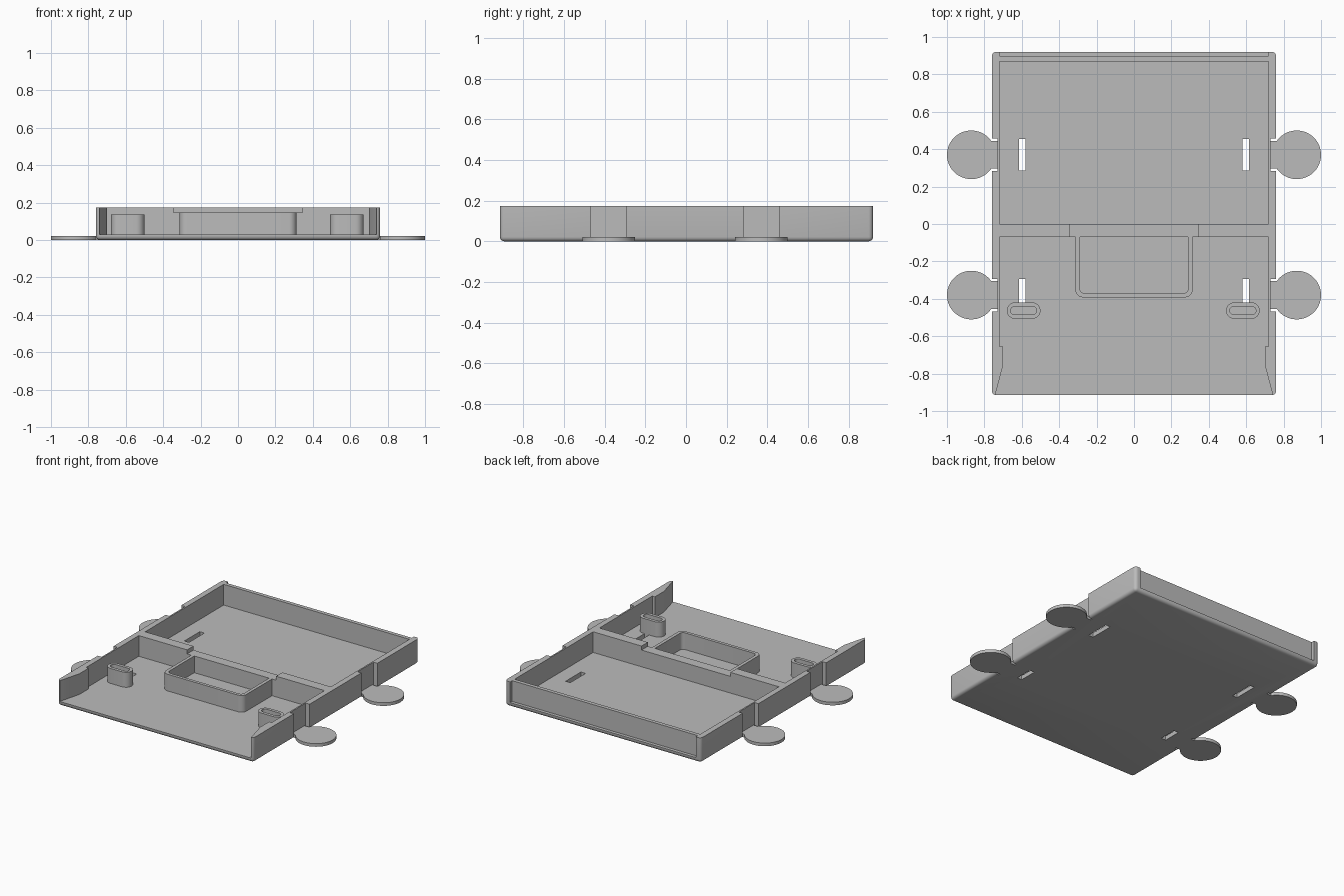
import bpy, bmesh, math

cube = bpy.data.objects.get("Cube")
if cube:
    bpy.data.objects.remove(cube, do_unlink=True)

# One plain grey for the whole model
GREY = (0.5, 0.5, 0.5, 1)
grey = bpy.data.materials.new("plain_grey")
grey.use_nodes = True
grey.diffuse_color = GREY
grey.node_tree.nodes["Principled BSDF"].inputs["Base Color"].default_value = GREY

TOP, FLOOR, ABOVE = 0.175, 0.03, 0.3
SIDE, INNER = 0.76, 0.72


def prism(name, points, z0, z1, round_edges=0):
    """Extrude an outline upwards, optionally rounding all but the top rim."""
    bm = bmesh.new()
    base = bm.faces.new([bm.verts.new((x, y, z0)) for x, y in points])
    new = bmesh.ops.extrude_face_region(bm, geom=[base])["geom"]
    for v in new:
        if isinstance(v, bmesh.types.BMVert):
            v.co.z = z1
    bmesh.ops.recalc_face_normals(bm, faces=bm.faces)
    if round_edges:
        edges = [e for e in bm.edges if min(v.co.z for v in e.verts) < z1 - 1e-4]
        bmesh.ops.bevel(bm, geom=edges, offset=round_edges, segments=4,
                        profile=0.5, affect="EDGES")
    mesh = bpy.data.meshes.new(name)
    bm.to_mesh(mesh)
    bm.free()
    mesh.materials.append(grey)
    ob = bpy.data.objects.new(name, mesh)
    bpy.context.collection.objects.link(ob)
    return ob


def rect(x0, x1, y0, y1):
    return [(x0, y0), (x1, y0), (x1, y1), (x0, y1)]


def arc(cx, cy, r, a0, a1, n=8):
    angles = [math.radians(a0 + (a1 - a0) * i / n) for i in range(n + 1)]
    return [(cx + r * math.cos(a), cy + r * math.sin(a)) for a in angles]


def stadium(cx, cy, half, r):
    return arc(cx + half - r, cy, r, -90, 90, 12) + arc(cx - half + r, cy, r, 90, 270, 12)


def u_shape(half, y0, y1, r):
    """Rectangle with its two front corners rounded."""
    return (arc(-half + r, y0 + r, r, 180, 270) + arc(half - r, y0 + r, r, 270, 360)
            + [(half, y1), (-half, y1)])


def cut(target, points, z0, z1):
    cutter = prism("cutter", points, z0, z1)
    cutter.hide_render = True
    mod = target.modifiers.new("cut", "BOOLEAN")
    mod.operation, mod.solver, mod.object = "DIFFERENCE", "EXACT", cutter
    bpy.context.view_layer.objects.active = target
    bpy.ops.object.modifier_apply(modifier=mod.name)
    bpy.data.objects.remove(cutter, do_unlink=True)


def smooth(ob):
    bpy.ops.object.select_all(action="DESELECT")
    ob.select_set(True)
    bpy.context.view_layer.objects.active = ob
    bpy.ops.object.shade_smooth_by_angle(angle=math.radians(35))


# Tray: rounded block with a rear compartment and an open front compartment
tray = prism("tray", rect(-SIDE, SIDE, -0.915, 0.92), 0, TOP, 0.022)
cut(tray, rect(-INNER, INNER, 0, 0.87), FLOOR, ABOVE)
right_edge = [(0.745, -0.95), (0.742, -0.915), (0.7, -0.755), (0.7, -0.655),
              (INNER, -0.655), (INNER, -0.07)]
left_edge = [(-x, y) for x, y in reversed(right_edge)]
cut(tray, right_edge + left_edge, FLOOR, ABOVE)

# Lowered middle of the divider, and the recess in the back wall
cut(tray, rect(-0.345, 0.345, -0.1, 0.03), 0.147, ABOVE)
cut(tray, rect(-INNER, INNER, 0.897, 1), FLOOR, ABOVE)

# Floor slots and outer wall notches at the four tabs
for s in (-1, 1):
    for y0, y1 in ((-0.42, -0.295), (0.285, 0.455)):
        cut(tray, rect(s * 0.597 - 0.018, s * 0.597 + 0.018, y0, y1), -0.1, 0.1)
    for y in (-0.38, 0.37):
        cut(tray, rect(min(s * 0.73, s), max(s * 0.73, s), y - 0.087, y + 0.087), -0.1, ABOVE)
smooth(tray)

# Central open box against the divider
box = prism("centre_box", u_shape(0.313, -0.392, -0.07, 0.04), FLOOR, 0.147)
cut(box, u_shape(0.29, -0.37, 0, 0.025), 0, ABOVE)
smooth(box)

# Hollow oval posts
for side, x in (("right", -0.59), ("left", 0.582)):
    post = prism(side + "_post", stadium(x, -0.463, 0.09, 0.044), FLOOR, 0.135)
    cut(post, stadium(x, -0.463, 0.07, 0.022), 0, ABOVE)
    smooth(post)

# Round tabs with short necks
half = math.degrees(math.asin(0.074 / 0.13))
for side, s in (("left", 1), ("right", -1)):
    for place, y in (("front", -0.38), ("rear", 0.37)):
        disc = arc(0.87, y, 0.13, half - 180, 180 - half, 48)
        outline = [(0.73, y + 0.074), (0.73, y - 0.074)] + disc
        tab = prism(f"{place}_{side}_tab", [(s * px, py) for px, py in outline], 0, 0.022)
        smooth(tab)
